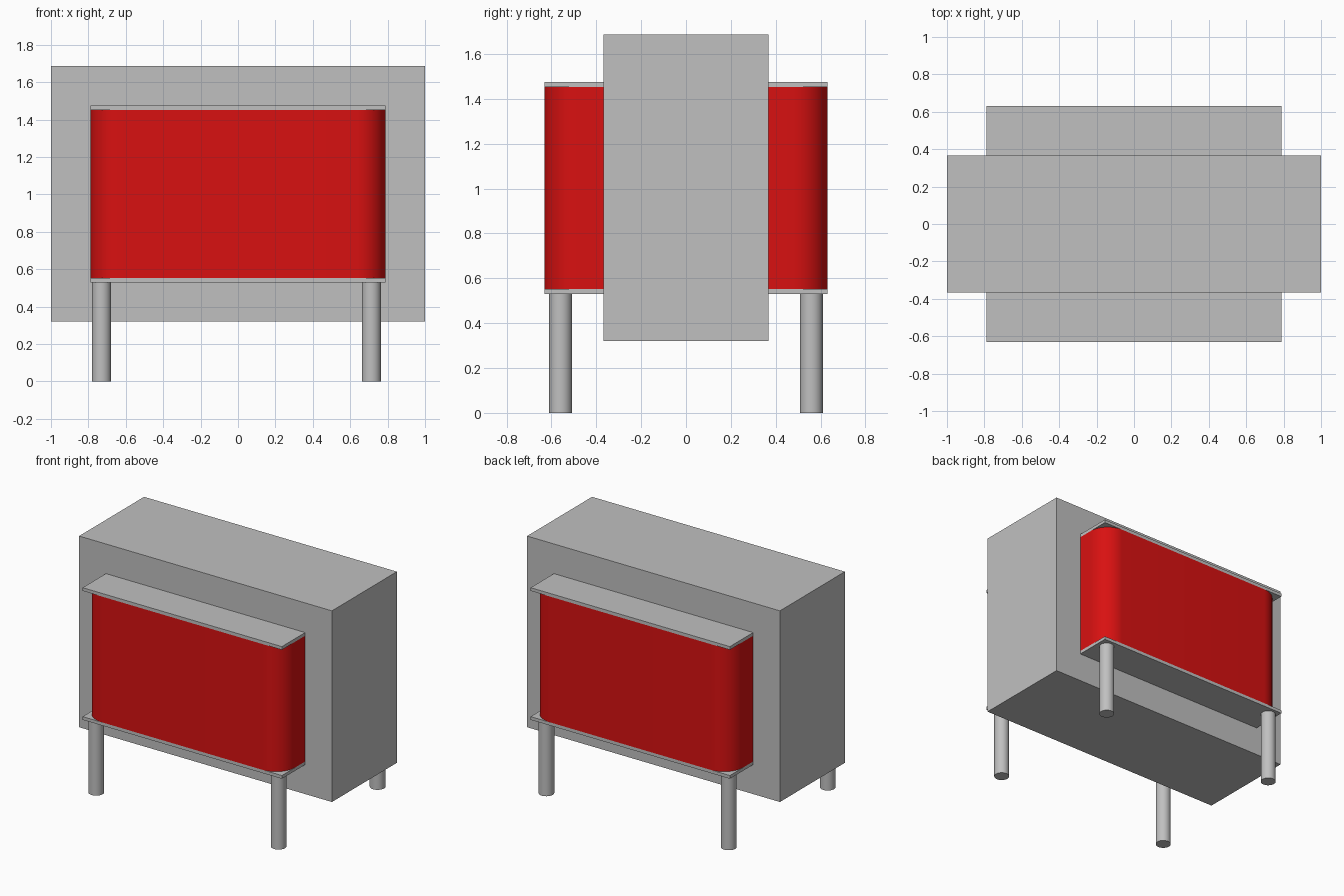
import bpy, bmesh, math

cube = bpy.data.objects.get("Cube")
if cube:
    bpy.data.objects.remove(cube, do_unlink=True)


def material(name, color):
    m = bpy.data.materials.new(name)
    m.use_nodes = True
    m.diffuse_color = color
    m.node_tree.nodes["Principled BSDF"].inputs["Base Color"].default_value = color
    return m


GREY = material("grey", (0.527, 0.527, 0.527, 1))
RED = material("red", (0.69, 0.0055, 0.0055, 1))


def finish(name, bm, mat, smooth=False):
    bmesh.ops.recalc_face_normals(bm, faces=bm.faces)
    me = bpy.data.meshes.new(name)
    bm.to_mesh(me)
    bm.free()
    me.materials.append(mat)
    ob = bpy.data.objects.new(name, me)
    bpy.context.collection.objects.link(ob)
    if smooth:
        bpy.ops.object.select_all(action='DESELECT')
        ob.select_set(True)
        bpy.context.view_layer.objects.active = ob
        bpy.ops.object.shade_smooth_by_angle(angle=math.radians(30))
    return ob


def prism(name, outline, z0, z1, mat, smooth=False):
    """Extrude a plan outline from z0 up to z1."""
    bm = bmesh.new()
    face = bm.faces.new([bm.verts.new((x, y, z0)) for x, y in outline])
    top = bmesh.ops.extrude_face_region(bm, geom=[face])["geom"]
    bmesh.ops.translate(bm, vec=(0, 0, z1 - z0),
                        verts=[v for v in top if isinstance(v, bmesh.types.BMVert)])
    return finish(name, bm, mat, smooth)


def rect(x, y0, y1):
    return [(-x, y0), (x, y0), (x, y1), (-x, y1)]


BODY_Y, SIDE_X, SIDE_Y = 0.367, 0.788, 0.63
PLATE_LOW, RED_LOW, RED_HIGH, PLATE_HIGH = 0.53, 0.553, 1.452, 1.475

# Main cabinet
prism("cabinet", rect(1.0, -BODY_Y, BODY_Y), 0.32, 1.687, GREY)

for side, s in (("front", -1), ("back", 1)):
    # Thin shelves above and below the curved panel
    shelf = rect(SIDE_X, s * BODY_Y, s * SIDE_Y)
    prism(side + "_lower_shelf", shelf, PLATE_LOW, RED_LOW, GREY)
    prism(side + "_upper_shelf", shelf, RED_HIGH, PLATE_HIGH, GREY)

    # Red bay with rounded outer corners
    r, n = 0.153, 16
    arc = [(SIDE_X - r + r * math.cos(i * math.pi / 2 / n),
            s * (SIDE_Y - r + r * math.sin(i * math.pi / 2 / n))) for i in range(n + 1)]
    outline = [(SIDE_X, s * BODY_Y)] + arc
    outline += [(-x, y) for x, y in reversed(outline)]
    prism(side + "_red_bay", outline, RED_LOW, RED_HIGH, RED, True)

    # Round legs under the lower shelf
    for hand, x in (("right", -0.73), ("left", 0.713)):
        circle = [(x + 0.051 * math.cos(i * math.tau / 32),
                   s * 0.559 + 0.051 * math.sin(i * math.tau / 32)) for i in range(32)]
        prism(f"{side}_{hand}_leg", circle, 0, PLATE_LOW, GREY, True)
